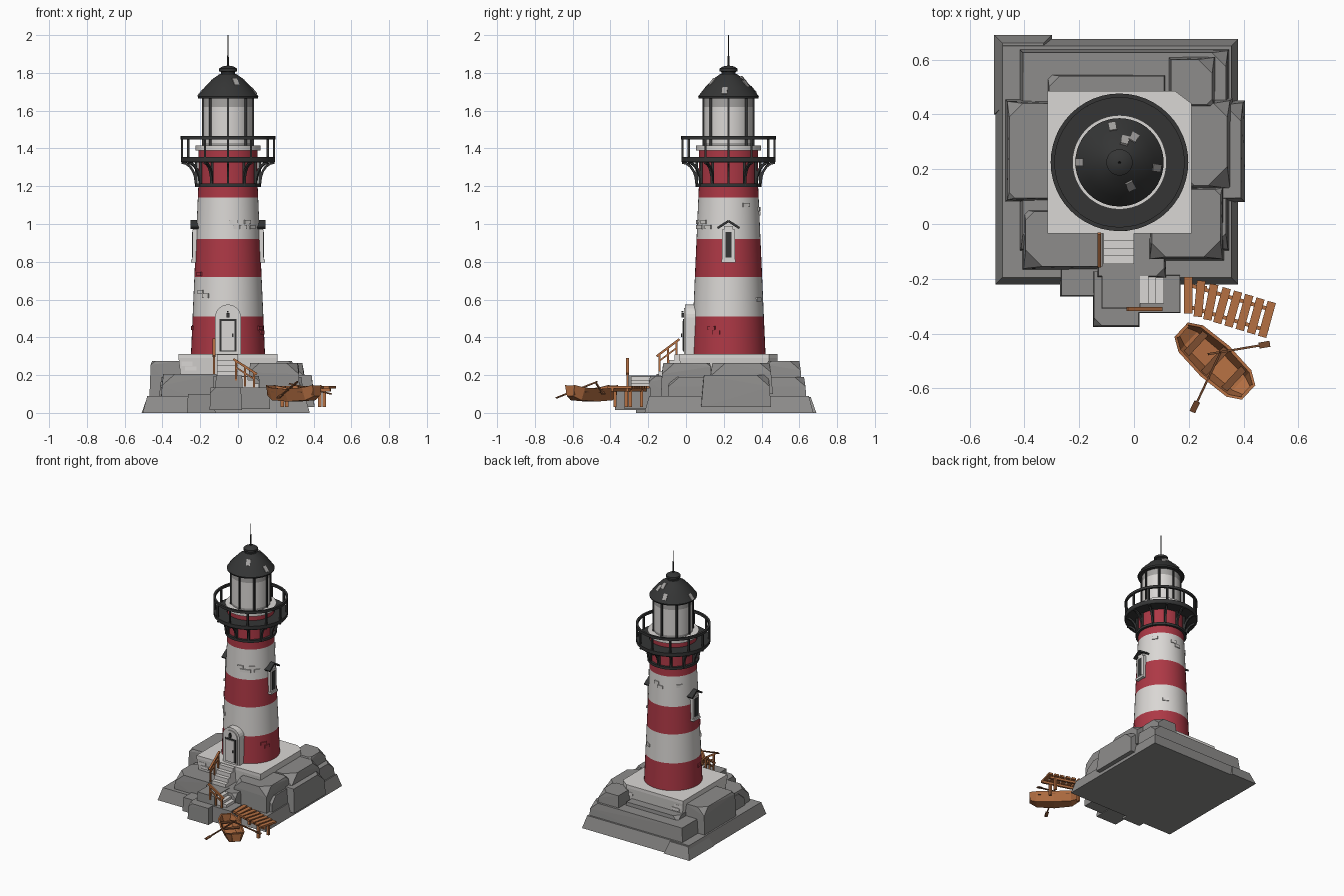
import bpy, bmesh, math
from mathutils import Vector, Matrix

if "Cube" in bpy.data.objects:
    bpy.data.objects.remove(bpy.data.objects["Cube"])

CX, CY = -0.053, 0.225          # tower axis


def material(name, rgb):
    m = bpy.data.materials.new(name)
    m.diffuse_color = (*rgb, 1)
    m.use_nodes = True
    m.node_tree.nodes["Principled BSDF"].inputs["Base Color"].default_value = m.diffuse_color
    return m


WHITE = material("white", (0.70, 0.68, 0.66))
RED = material("red", (0.42, 0.04, 0.06))
DARK = material("charcoal", (0.035, 0.036, 0.036))
ROCK = material("rock_grey", (0.27, 0.265, 0.26))
TILE = material("tile_grey", (0.38, 0.37, 0.36))
WOOD = material("wood", (0.46, 0.16, 0.055))
DARKWOOD = material("dark_wood", (0.20, 0.075, 0.03))


def finish(name, bm, *mats, smooth=False):
    bmesh.ops.recalc_face_normals(bm, faces=bm.faces)
    me = bpy.data.meshes.new(name)
    bm.to_mesh(me)
    bm.free()
    ob = bpy.data.objects.new(name, me)
    bpy.context.collection.objects.link(ob)
    for m in mats:
        me.materials.append(m)
    if smooth:
        bpy.context.view_layer.objects.active = ob
        ob.select_set(True)
        bpy.ops.object.shade_smooth_by_angle(angle=math.radians(30))
        ob.select_set(False)
    return ob


def box(bm, c, size, rot=Matrix()):
    bmesh.ops.create_cube(bm, size=1, matrix=Matrix.Translation(c) @ rot @ Matrix.Diagonal((*size, 1)))


def span(bm, x0, x1, y0, y1, z0, z1):
    box(bm, ((x0 + x1) / 2, (y0 + y1) / 2, (z0 + z1) / 2), (x1 - x0, y1 - y0, z1 - z0))


def beam(bm, p, q, w, h):
    """Bar from p to q: w wide sideways, h deep."""
    p, q = Vector(p), Vector(q)
    d = (q - p).normalized()
    side = d.cross(Vector((0, 0, 1)))
    side = side.normalized() if side.length > 1e-4 else Vector((1, 0, 0))
    rot = Matrix((d, side, d.cross(side))).transposed().to_4x4()
    box(bm, (p + q) / 2, ((q - p).length, w, h), rot)


def polar(a, r, z):
    return Vector((CX + r * math.sin(a), CY - r * math.cos(a), z))   # a = 0 faces front


def lathe(name, prof, *mats, n=48, ring=False, rule=None):
    bm = bmesh.new()
    rows = [[bm.verts.new(polar(2 * math.pi * i / n, r, z)) for i in range(n)] for r, z in prof]
    pairs = list(zip(rows, rows[1:])) + ([(rows[-1], rows[0])] if ring else [])
    for a, b in pairs:
        for i in range(n):
            f = bm.faces.new((a[i], a[(i + 1) % n], b[(i + 1) % n], b[i]))
            if rule:
                f.material_index = rule(f.calc_center_median().z)
    if not ring:
        bm.faces.new(rows[0])
        bm.faces.new(rows[-1])
    return finish(name, bm, *mats, smooth=True)


def band(name, r0, r1, z0, z1, mat):
    lathe(name, [(r0, z0), (r1, z0), (r1, z1), (r0, z1)], mat, ring=True)


def rock(name, x0, x1, y0, y1, z0, z1, taper, cuts=(0, 0, 0, 0), mat=ROCK):
    """Tapered block whose four top corners are chopped by the given amounts."""
    bm = bmesh.new()
    for (sx, sy), c in zip(((0, 0), (1, 0), (1, 1), (0, 1)), cuts):
        x, y = (x0, x1)[sx], (y0, y1)[sy]
        ix, iy = 1 - 2 * sx, 1 - 2 * sy
        bm.verts.new((x, y, z0))
        tx, ty = x + ix * taper, y + iy * taper
        if c:
            bm.verts.new((tx + ix * c, ty, z1))
            bm.verts.new((tx, ty + iy * c, z1))
            bm.verts.new((x + ix * taper * .5, y + iy * taper * .5, z1 - min(c, (z1 - z0) * .7)))
        else:
            bm.verts.new((tx, ty, z1))
    bmesh.ops.convex_hull(bm, input=bm.verts)
    bmesh.ops.dissolve_limit(bm, angle_limit=0.02, verts=bm.verts, edges=bm.edges)
    finish(name, bm, mat)


# Rocky island
rock("island_base", -0.505, 0.38, -0.22, 0.675, 0, 0.09, 0.025)
rock("base_back_corner", -0.51, -0.3, 0.4, 0.69, 0, 0.085, 0.03)
rock("core_rock", -0.42, 0.35, -0.10, 0.64, 0.05, 0.19, 0.015, (.05, .05, .05, 0))
rock("left_rock", -0.47, -0.28, 0.08, 0.455, 0.05, 0.275, 0.015, (0.02, 0, 0, 0.05))
rock("front_left_rock", -0.41, -0.10, -0.17, 0.06, 0.03, 0.205, 0.015, (0.06, 0, 0, 0.03))
rock("front_middle_rock", -0.14, 0.12, -0.2, 0.0, 0.02, 0.195, 0.01, (0, 0.03, 0, 0))
rock("front_right_rock", 0.05, 0.33, -0.135, 0.14, 0.03, 0.265, 0.015, (0.05, 0.06, 0.02, 0))
rock("right_rock", 0.20, 0.405, 0.08, 0.45, 0.03, 0.20, 0.015, (0.03, 0, 0.06, 0))
rock("upper_right_rock", 0.15, 0.36, 0.12, 0.46, 0.10, 0.265, 0.02, (0.05, 0.07, 0.05, 0))
rock("back_right_rock", 0.12, 0.30, 0.42, 0.615, 0.10, 0.275, 0.015, (0, 0.02, 0.05, 0))
rock("back_rock", -0.32, 0.12, 0.40, 0.55, 0.10, 0.215, 0.01, (0, 0, 0, 0.04))
rock("shore_rock_left", -0.27, -0.12, -0.265, -0.15, 0, 0.10, 0.005)
rock("shore_rock_front", -0.15, 0.02, -0.375, -0.17, 0.015, 0.135, 0.004, (0.03, 0, 0, 0))
rock("landing_rock", -0.13, 0.17, -0.325, -0.185, 0.02, 0.135, 0.003)

# Pale foundation slab, with one cut corner
bm = bmesh.new()
outline = [(-.315, -.035), (.21, -.035), (.21, .44), (.15, .485), (-.315, .485)]
for z, s in ((.18, .95), (.285, .95), (.29, 1), (.312, 1)):
    for x, y in outline:
        bm.verts.new((CX + (x - CX) * s, CY + (y - CY) * s, z))
bmesh.ops.convex_hull(bm, input=bm.verts)
finish("foundation_slab", bm, WHITE)
bm = bmesh.new()
for x, z in ((-.27, .26), (-.25, .235), (.13, .25)):
    span(bm, x - .03, x + .03, -.035, 0, z - .011, z + .011)
    span(bm, x - .03, x + .03, .45, .484, z - .011, z + .011)
finish("foundation_bricks", bm, WHITE)


# Striped tower
def radius(z):
    return 0.196 - (min(z, 1.2) - 0.31) * 0.0438


def stripe(z):
    return 1 if z < .51 or .72 < z < .92 or z > 1.14 else 0


lathe("tower", [(radius(z), z) for z in (.30, .51, .72, .92, 1.14, 1.2, 1.40)], WHITE, RED, rule=stripe)
bm = bmesh.new()
for deg, z in ((10, 1.01), (17, .985), (28, .985), (-58, .735), (-40, .62), (-52, .64), (125, 1.1), (38, 1.01),
               (50, .985), (62, .45), (70, .425), (150, .6), (172, 1.08), (183, 1.055), (-130, 1.07), (-80, .45)):
    a = math.radians(deg)
    n = len(bm.faces)
    box(bm, polar(a, radius(z), z), (.042, .012, .022), Matrix.Rotation(a, 4, 'Z'))
    bm.faces.ensure_lookup_table()
    for f in bm.faces[n:]:
        f.material_index = stripe(z)
finish("loose_bricks", bm, WHITE, RED)

# Arched door
def arch(name, half, z0, z1, y0, y1, mat):
    bm = bmesh.new()
    pts = [(CX - half, z0), (CX + half, z0)]
    pts += [(CX + half * math.cos(t * math.pi / 12), z1 - half + half * math.sin(t * math.pi / 12)) for t in range(13)]
    f = bm.faces.new([bm.verts.new((x, y0, z)) for x, z in pts])
    new = bmesh.ops.extrude_face_region(bm, geom=[f])["geom"]
    bmesh.ops.translate(bm, vec=(0, y1 - y0, 0), verts=[v for v in new if isinstance(v, bmesh.types.BMVert)])
    finish(name, bm, mat)


arch("door_surround", .069, .312, .574, -.004, .10, WHITE)
arch("door_arch_panel", .054, .312, .555, -.011, 0, WHITE)
bm = bmesh.new()
span(bm, CX - .045, CX + .045, -.015, 0, .325, .497)
box(bm, (CX, -.018, .517), (.014, .014, .022))
beam(bm, (CX, -.012, .535), (CX, -.024, .535), .008, .008)
finish("door_frame_and_lamp", bm, DARK)
bm = bmesh.new()
span(bm, CX - .035, CX + .035, -.019, -.01, .33, .487)
finish("door_leaf", bm, WHITE)
bm = bmesh.new()
box(bm, (CX + .025, -.021, .41), (.008, .01, .018))
finish("door_handle", bm, DARK)

# Side windows with little gabled hoods
for s, side in ((1, "right"), (-1, "left")):
    bm = bmesh.new()
    box(bm, (CX + s * .165, CY, .885), (.045, .07, .17))
    box(bm, (CX + s * .17, CY, .805), (.05, .076, .016))
    box(bm, (CX + s * .165, CY, .975), (.04, .05, .03))
    finish(side + "_window_frame", bm, WHITE)
    bm = bmesh.new()
    box(bm, (CX + s * .187, CY, .89), (.006, .034, .135))
    for k in (-1, 1):
        beam(bm, (CX + s * .172, CY, 1.016), (CX + s * .172, CY + k * .058, .978), .052, .012)
    finish(side + "_window_pane_and_hood", bm, DARK)

# Gallery: deck, brackets and railing
lathe("gallery_deck", [(.16, 1.325), (.245, 1.325), (.25, 1.333), (.25, 1.355), (.16, 1.355)], DARK, ring=True)
band("bracket_ring", .15, .174, 1.197, 1.215, DARK)
band("top_rail", .236, .251, 1.447, 1.465, DARK)
bm = bmesh.new()
for i in range(12):
    a = i * math.pi / 6
    beam(bm, polar(a, .243, 1.35), polar(a, .243, 1.455), .012, .012)
    beam(bm, polar(a, .167, 1.2), polar(a, .167, 1.33), .013, .013)
    arc = [polar(a, .245 - .075 * math.cos(t * math.pi / 10), 1.215 + .11 * math.sin(t * math.pi / 10)) for t in range(6)]
    for p, q in zip(arc, arc[1:]):
        beam(bm, p, q, .013, .013)
finish("gallery_posts_and_brackets", bm, DARK)

# Lantern room
band("lantern_sill", .10, .172, 1.39, 1.415, WHITE)
lathe("lantern_glass", [(.131, 1.40), (.131, 1.43), (.131, 1.62), (.131, 1.68)], WHITE, TILE,
      rule=lambda z: 1 if z > 1.62 or z < 1.43 else 0)
bm = bmesh.new()
for i in range(8):
    a = i * math.pi / 4
    beam(bm, polar(a, .133, 1.41), polar(a, .133, 1.68), .011, .011)
finish("lantern_mullions", bm, DARK)
lathe("roof", [(.158, 1.665), (.161, 1.675), (.125, 1.722), (.085, 1.765), (.045, 1.793)], DARK)
lathe("roof_cap", [(.036, 1.785), (.036, 1.805), (.048, 1.808), (.048, 1.822), (.03, 1.834), (.008, 1.838)], DARK, n=32)
lathe("spire", [(.005, 1.83), (.002, 2.0)], DARK, n=8)
bm = bmesh.new()
for x, y in ((-.025, .13), (.02, .08), (.052, .09), (-.145, 0), (.135, -.02), (.04, -.085)):
    r, a = math.hypot(x, y), math.atan2(x, -y)
    z = 1.675 + (.161 - r) * 1.25 if r > .12 else 1.727 + (.12 - r) * 1.0
    box(bm, polar(a, r, z), (.028, .045, .009), Matrix.Rotation(a, 4, 'Z') @ Matrix.Rotation(.87, 4, 'X'))
finish("loose_roof_tiles", bm, TILE)

# Stone stairs: upper flight climbs to the door, lower flight descends to the jetty
bm = bmesh.new()
for i in range(4):
    span(bm, -.112, .0, -.145 + i * .028, -.02, .17, .222 + i * .029)
for i in range(3):
    span(bm, .0, .11 - i * .029, -.29, -.185, .12, .155 + i * .019)
finish("stone_steps", bm, WHITE)
rock("stair_landing", -.12, .025, -.31, -.13, .1, .198, .003)

# Handrails
bm = bmesh.new()
for p, q in (((-.127, -.155, .30), (-.127, -.035, .39)), ((-.025, -.31, .285), (.1, -.31, .205))):
    p, q = Vector(p), Vector(q)
    drop = Vector((0, 0, -.035))
    beam(bm, p, q, .014, .012)
    beam(bm, p.lerp(q, .1) + drop, p.lerp(q, .9) + drop, .008, .008)
    for t in (.12, .5, .88):
        beam(bm, p.lerp(q, t), p.lerp(q, t) + Vector((0, 0, -.105)), .011, .011)
finish("handrails", bm, WOOD)

# Jetty with gently turning planks
bm = bmesh.new()
for i in range(8):
    t = i / 7
    box(bm, (.198 + .287 * t, -.26 - .088 * t, .136), (.031, .132, .014), Matrix.Rotation(-.27 * min(1, t * 2.5), 4, 'Z'))
finish("jetty_planks", bm, WOOD)
bm = bmesh.new()
for off in (.04, -.04):
    beam(bm, (.185, -.257 + off, .121), (.49, -.35 + off, .121), .014, .016)
    for t in (.2, .85):
        x = .185 + .305 * t
        beam(bm, (x + off * .3, -.257 - .093 * t + off, .03), (x + off * .3, -.257 - .093 * t + off, .125), .018, .018)
finish("jetty_posts", bm, WOOD)

# Rowing boat
M = Matrix.Translation((.295, -.50, 0)) @ Matrix.Rotation(math.atan2(-.68, .73), 4, 'Z')
stations = [(-.168, .036, .09, .147), (-.12, .066, .067, .134), (0, .076, .06, .127),
            (.12, .066, .067, .134), (.168, .036, .09, .147)]
bm = bmesh.new()
rows = []
for s, w, k, r in stations:
    b = w * .6
    loop = [(w, r), (b, k), (-b, k), (-w, r), (-w + .011, r), (-b + .006, k + .012), (b - .006, k + .012), (w - .011, r)]
    rows.append([bm.verts.new((s, y, z)) for y, z in loop])
for a, b in zip(rows, rows[1:]):
    for i in range(8):
        bm.faces.new((a[i], a[(i + 1) % 8], b[(i + 1) % 8], b[i]))
for row in (rows[0], rows[-1]):
    bm.faces.new(row)
for s in (-1, 1):
    box(bm, (s * .162, 0, .12), (.012, .058, .052))
bm.transform(M)
finish("boat_hull", bm, WOOD)
bm = bmesh.new()
for s, w in ((-.095, .122), (.0, .136), (.095, .122)):
    box(bm, (s, 0, .113), (.026, w, .008))
bm.transform(M)
finish("boat_seats", bm, DARKWOOD)

# Oars
bm = bmesh.new()
for p, q in (((.27, -.475, .155), (.495, -.437, .10)), ((.315, -.47, .165), (.213, -.685, .08))):
    p, q = Vector(p), Vector(q)
    beam(bm, p, q, .008, .008)
    beam(bm, p.lerp(q, .83), q, .022, .006)
finish("oars", bm, DARKWOOD)
